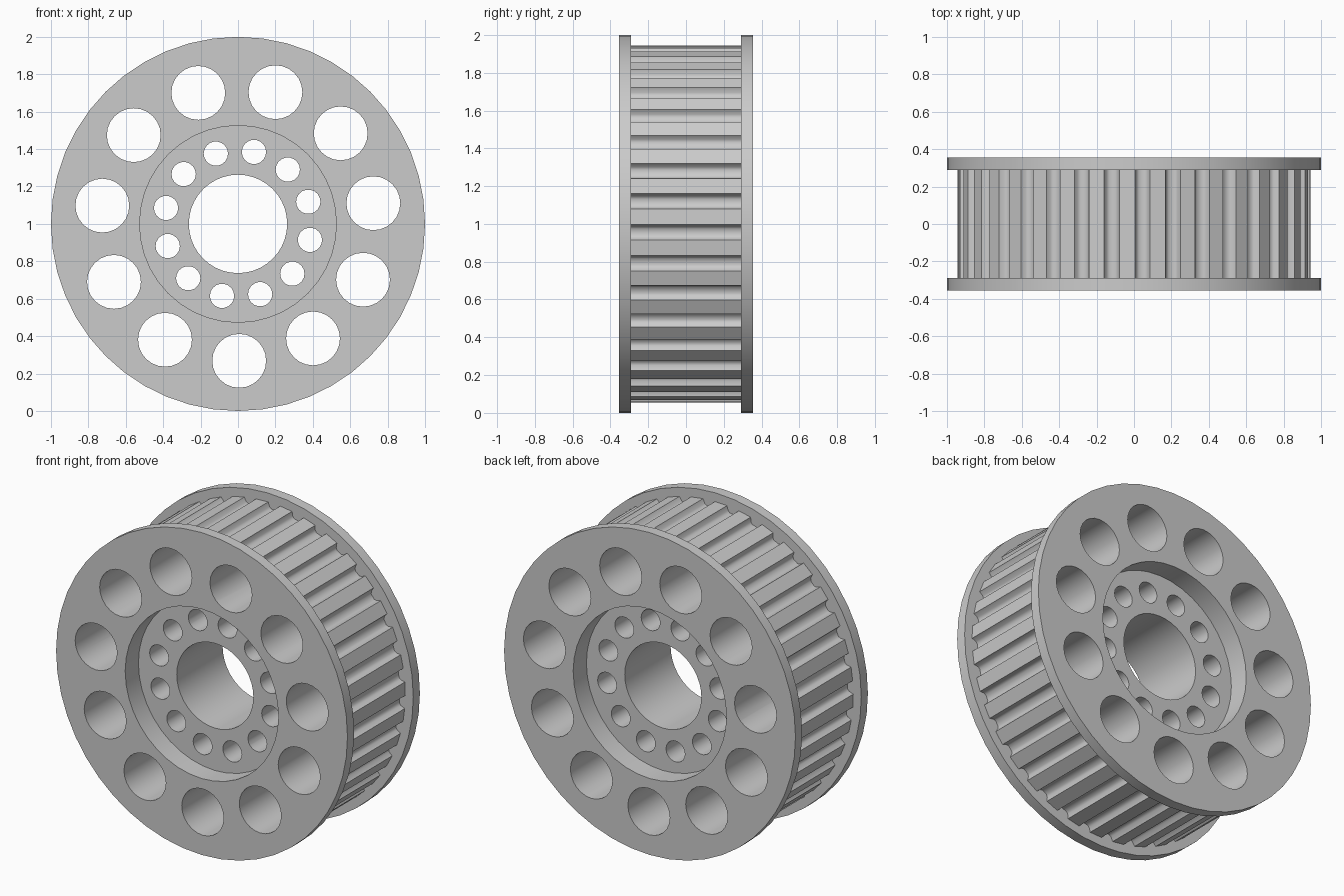
import bpy
import bmesh
from math import cos, sin, radians, tau

if "Cube" in bpy.data.objects:
    bpy.data.objects.remove(bpy.data.objects["Cube"], do_unlink=True)

HALF = 0.355       # half of the overall width
FLANGE = 0.065     # flange thickness
RECESS = 0.13      # depth of the hub recess on each side
AXIS_Z = 1.0

metal = bpy.data.materials.new("plain_grey")
metal.use_nodes = True
grey = (0.6, 0.6, 0.6, 1)
metal.diffuse_color = grey
metal.node_tree.nodes["Principled BSDF"].inputs["Base Color"].default_value = grey


def circle(radius, sides, cx=0, cz=0):
    return [(cx + radius * cos(tau * i / sides), cz + radius * sin(tau * i / sides))
            for i in range(sides)]


def ring_of_circles(count, pitch_radius, radius, sides, start):
    angles = [radians(start) + tau * i / count for i in range(count)]
    return [circle(radius, sides, pitch_radius * cos(a), pitch_radius * sin(a)) for a in angles]


def prisms(name, outlines, y0, y1):
    """Extrude closed x-z outlines along y into one object."""
    bm = bmesh.new()
    for outline in outlines:
        front = [bm.verts.new((x, y0, z + AXIS_Z)) for x, z in outline]
        back = [bm.verts.new((x, y1, z + AXIS_Z)) for x, z in outline]
        n = len(outline)
        bm.faces.new(front)
        bm.faces.new(back[::-1])
        for i in range(n):
            j = (i + 1) % n
            bm.faces.new((front[j], front[i], back[i], back[j]))
    bmesh.ops.recalc_face_normals(bm, faces=bm.faces)
    mesh = bpy.data.meshes.new(name)
    bm.to_mesh(mesh)
    bm.free()
    mesh.materials.append(metal)
    obj = bpy.data.objects.new(name, mesh)
    bpy.context.collection.objects.link(obj)
    return obj


def combine(target, tool, operation):
    """Apply a boolean and remove the tool object."""
    tool.hide_render = True
    mod = target.modifiers.new(operation.lower(), 'BOOLEAN')
    mod.operation = operation
    mod.solver = 'EXACT'
    mod.object = tool
    bpy.context.view_layer.objects.active = target
    bpy.ops.object.modifier_apply(modifier=mod.name)
    bpy.data.objects.remove(tool, do_unlink=True)


# Toothed drum: 36 rounded grooves around the rim
TEETH = 36
groove = [(-2.5, 0.945), (-1.9, 0.918), (-1.1, 0.907),
          (1.1, 0.907), (1.9, 0.918), (2.5, 0.945)]
rim = []
for t in range(TEETH):
    for offset, r in groove:
        a = radians(t * 360 / TEETH - 2.75 + offset)
        rim.append((r * cos(a), r * sin(a)))
inner = HALF - FLANGE / 2
pulley = prisms("toothed_pulley", [rim], -inner, inner)

# Flanges on both sides
for side in (-1, 1):
    y0, y1 = sorted((side * HALF, side * (HALF - FLANGE)))
    combine(pulley, prisms("flange", [circle(1, 48)], y0, y1), 'UNION')

# Hub recesses on both sides
for side in (-1, 1):
    y0, y1 = sorted((side * (HALF - RECESS), side * (HALF + 0.1)))
    combine(pulley, prisms("recess_cutter", [circle(0.526, 40)], y0, y1), 'DIFFERENCE')

# Centre bore, bolt holes in the hub, and large lightening holes
cuts = {
    "bore_cutter": [circle(0.263, 40)],
    "bolt_hole_cutter": ring_of_circles(12, 0.394, 0.065, 18, 17.5),
    "lightening_hole_cutter": ring_of_circles(11, 0.732, 0.144, 24, -89.5),
}
for name, outlines in cuts.items():
    combine(pulley, prisms(name, outlines, -HALF - 0.1, HALF + 0.1), 'DIFFERENCE')

# Smooth round walls, crisp edges
bpy.ops.object.select_all(action='DESELECT')
pulley.select_set(True)
bpy.context.view_layer.objects.active = pulley
bpy.ops.object.shade_smooth_by_angle(angle=radians(45))
